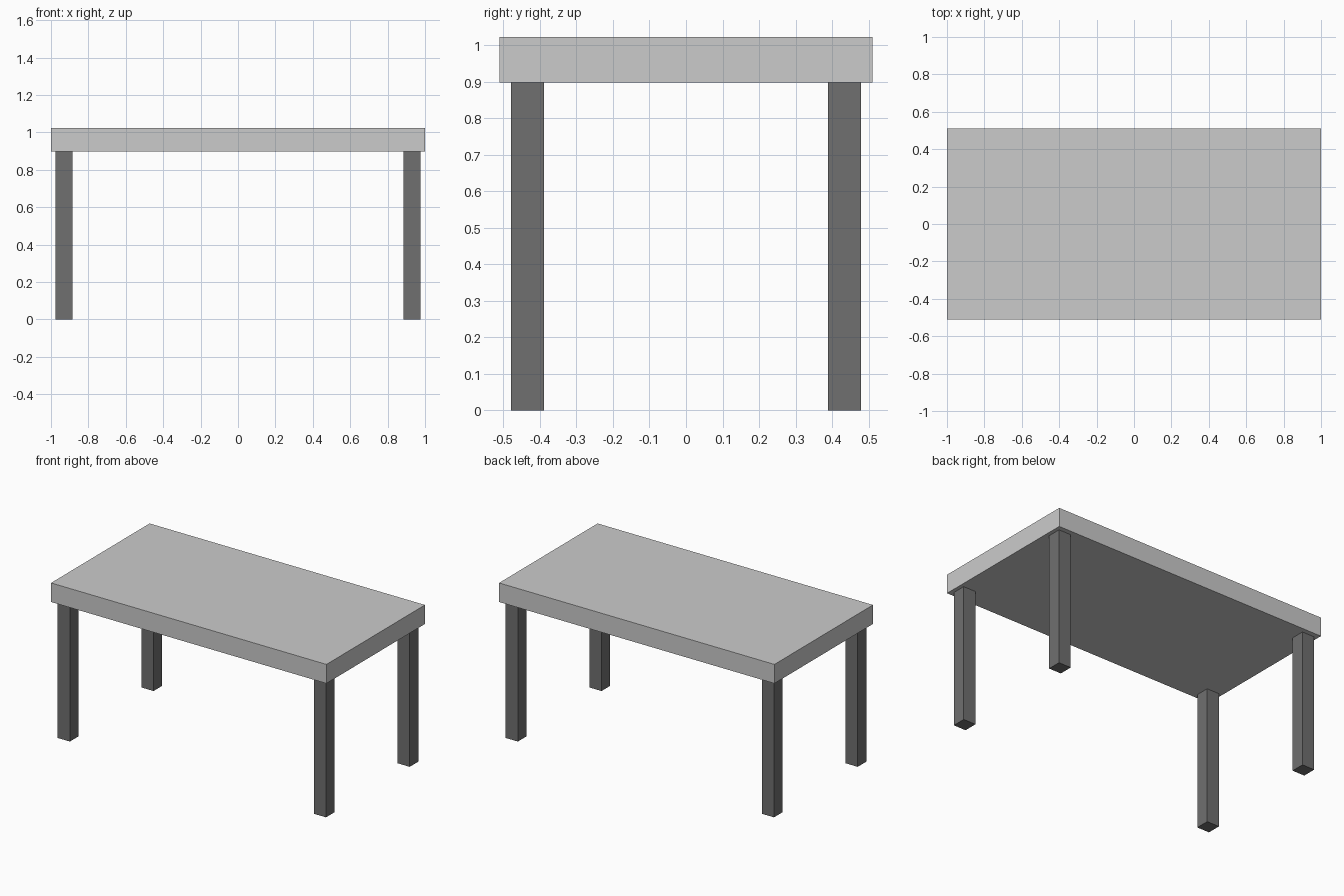
import bpy

if "Cube" in bpy.data.objects:
    bpy.data.objects.remove(bpy.data.objects["Cube"])


def grey(name, value):
    mat = bpy.data.materials.new(name)
    mat.diffuse_color = (value, value, value, 1)
    mat.use_nodes = True
    mat.node_tree.nodes["Principled BSDF"].inputs["Base Color"].default_value = mat.diffuse_color
    return mat


def box(name, x, y, z, mat):
    """Box spanning the given (min, max) ranges."""
    spans = (x, y, z)
    bpy.ops.mesh.primitive_cube_add(size=1, location=[(a + b) / 2 for a, b in spans])
    ob = bpy.context.object
    ob.name = name
    ob.scale = [b - a for a, b in spans]
    bpy.ops.object.transform_apply(location=False, rotation=False, scale=True)
    ob.data.materials.append(mat)
    return ob


LEG_TOP = 0.898
top_grey = grey("mid_grey", 0.52)
leg_grey = grey("dark_grey", 0.16)

# Tabletop slab
box("tabletop", (-1, 1), (-0.511, 0.511), (LEG_TOP, 1.023), top_grey)

# Four square legs, set slightly in from the corners
for sx, side in ((-1, "left"), (1, "right")):
    for sy, end in ((-1, "front"), (1, "back")):
        box(f"{end}_{side}_leg",
            sorted((sx * 0.886, sx * 0.975)),
            sorted((sy * 0.389, sy * 0.479)),
            (0, LEG_TOP), leg_grey)
